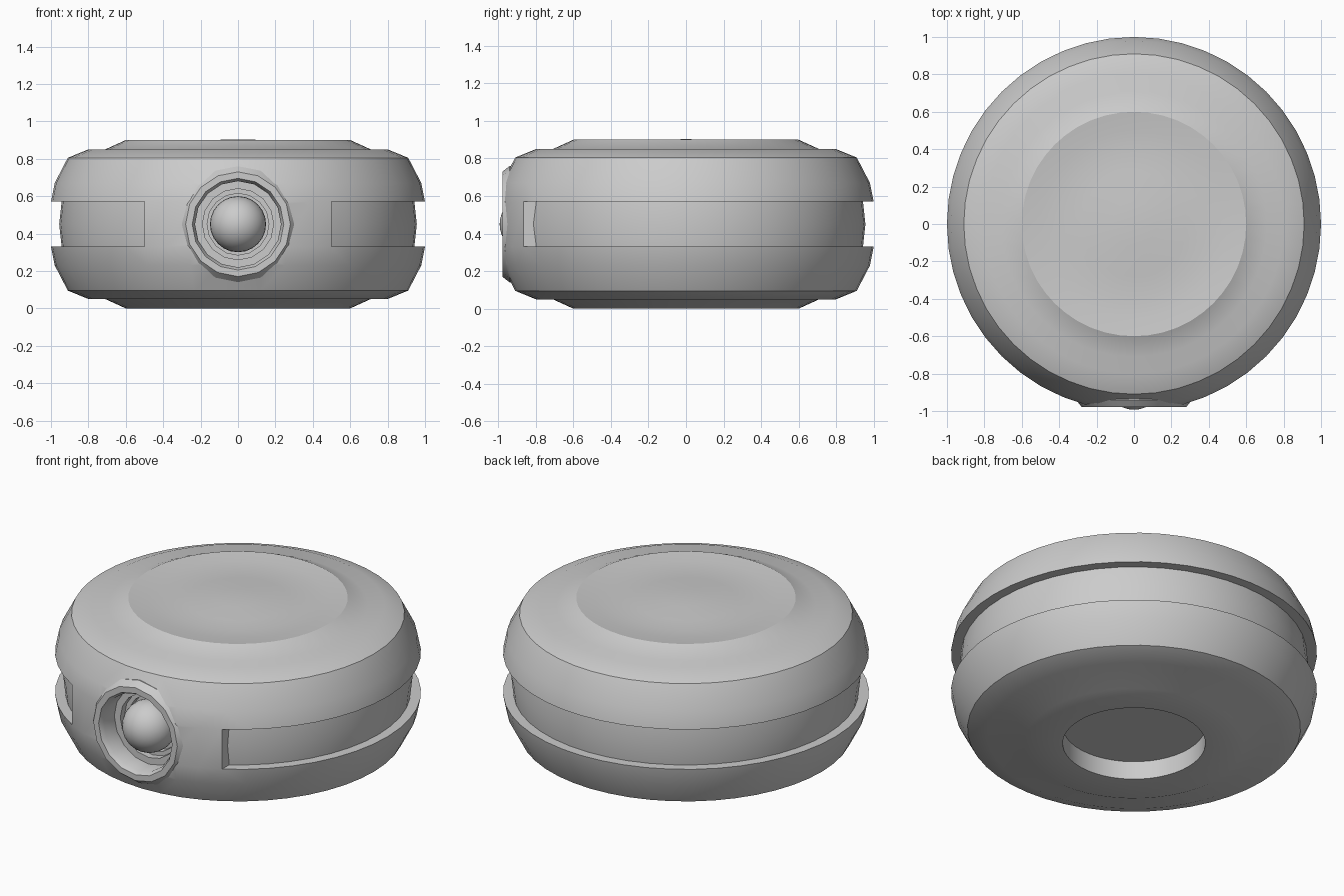
import bpy, bmesh
from math import sin, cos, pi

if "Cube" in bpy.data.objects:
    bpy.data.objects.remove(bpy.data.objects["Cube"])


def lathe(name, profile, segs, axis='Z', offset=(0, 0, 0), closed=False):
    """Revolve (radius, height) points; radius 0 becomes a pole."""
    bm = bmesh.new()
    rings = []
    for r, h in profile:
        ring = []
        for i in range(1 if r == 0 else segs):
            a = 2 * pi * i / segs
            p = (r * cos(a), r * sin(a), h) if axis == 'Z' else (r * cos(a), h, r * sin(a))
            ring.append(bm.verts.new([c + o for c, o in zip(p, offset)]))
        rings.append(ring)
    pairs = list(zip(rings, rings[1:]))
    if closed:
        pairs.append((rings[-1], rings[0]))
    for a, b in pairs:
        for i in range(segs):
            j = (i + 1) % segs
            quad = [a[i % len(a)], a[j % len(a)], b[j % len(b)], b[i % len(b)]]
            bm.faces.new(list(dict.fromkeys(quad)))
    bmesh.ops.recalc_face_normals(bm, faces=bm.faces)
    me = bpy.data.meshes.new(name)
    bm.to_mesh(me)
    bm.free()
    ob = bpy.data.objects.new(name, me)
    bpy.context.collection.objects.link(ob)
    return ob


def activate(ob):
    bpy.ops.object.select_all(action='DESELECT')
    ob.select_set(True)
    bpy.context.view_layer.objects.active = ob


def cut(ob, cutter):
    """Subtract the cutter, then remove it."""
    cutter.hide_render = True
    m = ob.modifiers.new("cut", 'BOOLEAN')
    m.operation, m.solver, m.object = 'DIFFERENCE', 'EXACT', cutter
    activate(ob)
    bpy.ops.object.modifier_apply(modifier=m.name)
    bpy.data.objects.remove(cutter)


def smooth(ob, angle=0.5):
    activate(ob)
    bpy.ops.object.shade_smooth_by_angle(angle=angle)


# Round body: recessed underside, rounded flanks, dished top
body = lathe("body", [
    (0, 0.11), (0.39, 0.11), (0.39, 0), (0.6, 0), (0.71, 0.05), (0.8, 0.05),
    (0.91, 0.095), (0.98, 0.23), (1, 0.33), (1, 0.57), (0.98, 0.67),
    (0.91, 0.805), (0.8, 0.85), (0.71, 0.85), (0.6, 0.9), (0.5, 0.888),
    (0.39, 0.883), (0.28, 0.888), (0.12, 0.901), (0, 0.903)], 48)

# Groove around the sides and back, stopping either side of the front panel
groove = lathe("groove_cutter", [
    (0.943, 0.33), (0.956, 0.45), (0.943, 0.57), (1.2, 0.57), (1.2, 0.33)],
    48, closed=True)
bpy.ops.mesh.primitive_cube_add(size=1, location=(0, -0.8, 0.45))
front_gap = bpy.context.object
front_gap.scale = (1, 1.4, 1)
bpy.context.view_layer.update()
cut(groove, front_gap)
cut(body, groove)

# Opening for the button socket
cut(body, lathe("socket_cutter", [(0, -1.2), (0.28, -1.2), (0.28, -0.7), (0, -0.7)],
                16, 'Y', (0, 0, 0.45)))
smooth(body)

# Bevelled socket ring with stepped inner wall
socket = lathe("button_socket", [
    (0, -0.705), (0.31, -0.705), (0.31, -0.94), (0.28, -0.978), (0.245, -0.978),
    (0.23, -0.95), (0.23, -0.85), (0.19, -0.85), (0.19, -0.81), (0.165, -0.81),
    (0.165, -0.77), (0, -0.77)], 16, 'Y', (0, 0, 0.45))
smooth(socket)

# Ball button
bpy.ops.mesh.primitive_uv_sphere_add(segments=24, ring_count=16, radius=0.15,
                                     location=(0, -0.843, 0.45), rotation=(pi / 2, 0, 0))
ball = bpy.context.object
ball.name = "ball_button"
smooth(ball)
